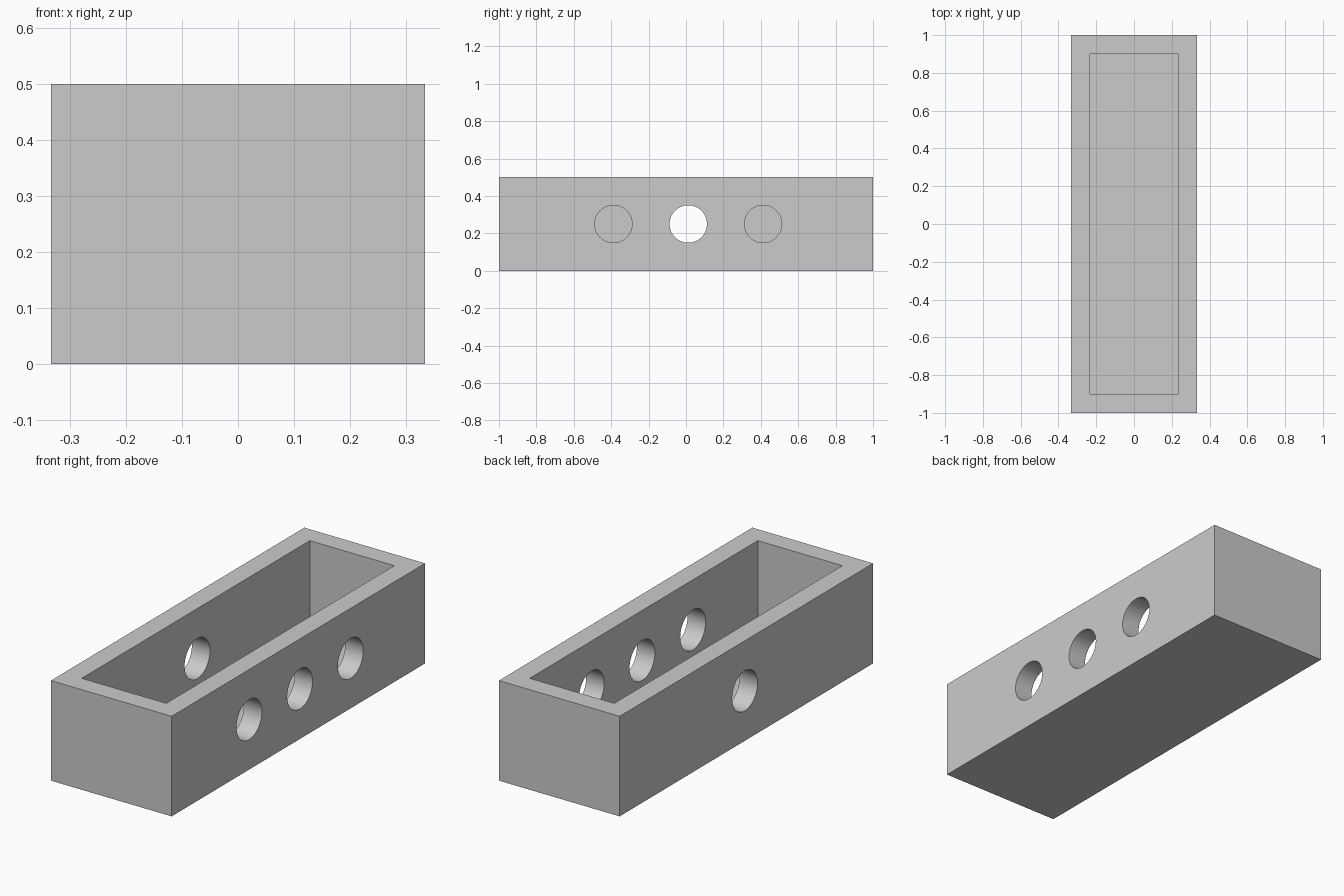
import bpy
import math

cube = bpy.data.objects.get("Cube")
if cube:
    bpy.data.objects.remove(cube, do_unlink=True)

LENGTH, WIDTH, HEIGHT, WALL = 2.0, 0.667, 0.5, 0.1
HOLE_RADIUS, HOLE_Z, HOLE_Y, HOLE_GAP = 0.1, 0.25, 0.012, 0.4

grey = bpy.data.materials.new("plain grey")
grey.use_nodes = True
colour = (0.6, 0.6, 0.6, 1)
grey.diffuse_color = colour
grey.node_tree.nodes["Principled BSDF"].inputs["Base Color"].default_value = colour


def box(name, size, z_bottom):
    bpy.ops.mesh.primitive_cube_add(size=1, location=(0, 0, z_bottom + size[2] / 2))
    ob = bpy.context.object
    ob.name = name
    ob.scale = size
    bpy.ops.object.transform_apply(location=True, rotation=True, scale=True)
    ob.data.materials.append(grey)
    return ob


def hole(name, x, y):
    bpy.ops.mesh.primitive_cylinder_add(
        vertices=64, radius=HOLE_RADIUS, depth=WALL * 2,
        location=(x, y, HOLE_Z), rotation=(0, math.pi / 2, 0))
    ob = bpy.context.object
    ob.name = name
    ob.data.materials.append(grey)
    return ob


def cut(target, cutter):
    mod = target.modifiers.new(cutter.name, "BOOLEAN")
    mod.operation = "DIFFERENCE"
    mod.solver = "EXACT"
    mod.object = cutter
    bpy.context.view_layer.objects.active = target
    bpy.ops.object.modifier_apply(modifier=mod.name)
    bpy.data.objects.remove(cutter, do_unlink=True)


# Open trough with a solid floor
trough = box("trough", (WIDTH, LENGTH, HEIGHT), 0)
cut(trough, box("cavity_cutter", (WIDTH - 2 * WALL, LENGTH - 2 * WALL, HEIGHT), WALL))

# Three round holes in the left wall, one in the right wall
wall_x = WIDTH / 2 - WALL / 2
for i in (-1, 0, 1):
    cut(trough, hole("left_hole_cutter", wall_x, HOLE_Y + i * HOLE_GAP))
cut(trough, hole("right_hole_cutter", -wall_x, HOLE_Y))

# Smooth hole bores, sharp box edges
bpy.ops.object.select_all(action="DESELECT")
trough.select_set(True)
bpy.context.view_layer.objects.active = trough
bpy.ops.object.shade_smooth_by_angle(angle=math.radians(30))
